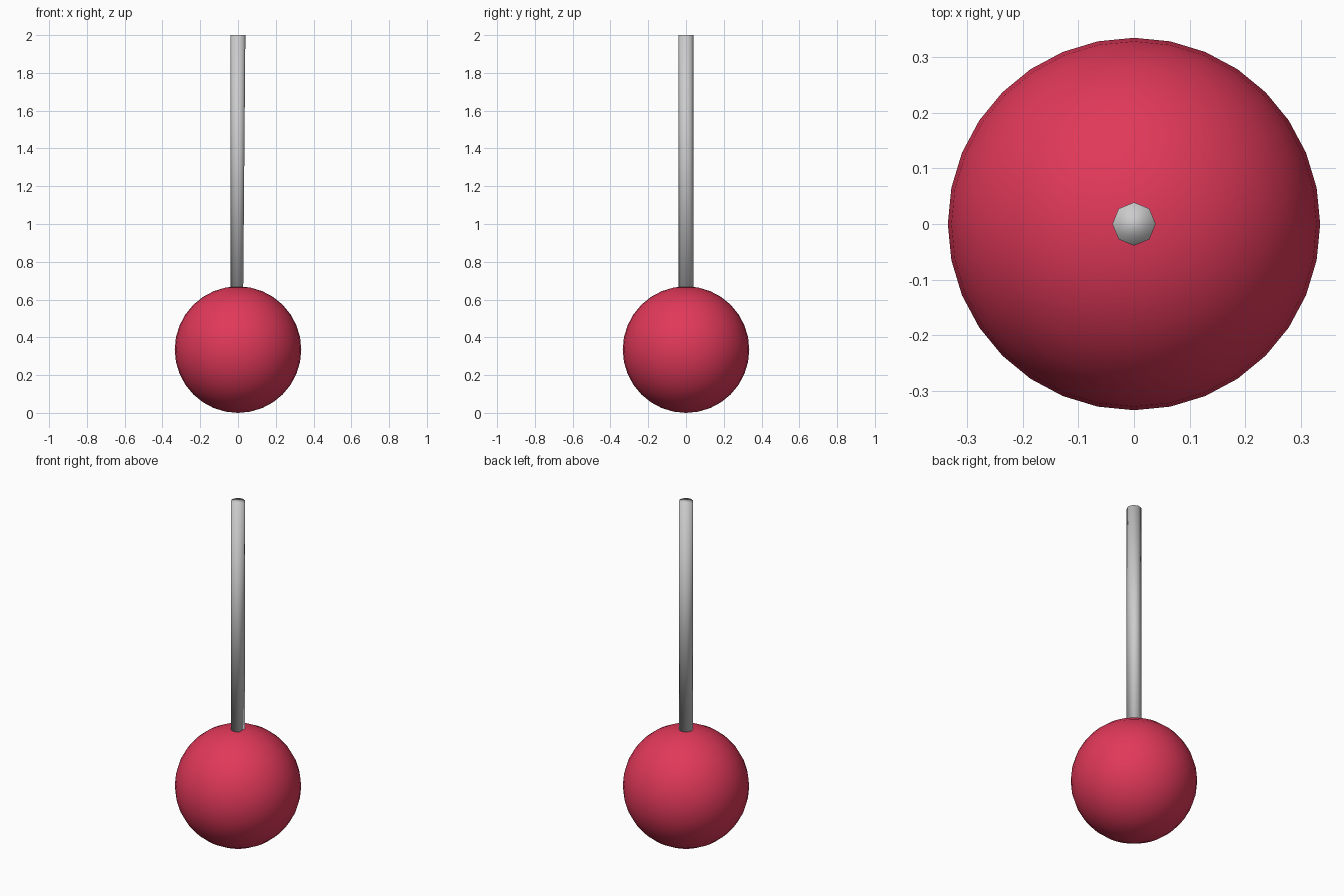
import bpy, bmesh
from math import pi, cos, sin

if "Cube" in bpy.data.objects:
    bpy.data.objects.remove(bpy.data.objects["Cube"])

# Ball
R = 0.335
bpy.ops.mesh.primitive_uv_sphere_add(segments=32, ring_count=16, radius=R, location=(0, 0, R))
ball = bpy.context.object
ball.name = "ball"
bpy.ops.object.shade_smooth()
mat = bpy.data.materials.new("crimson")
mat.diffuse_color = (0.75, 0.04, 0.10, 1)
mat.use_nodes = True
mat.node_tree.nodes["Principled BSDF"].inputs["Base Color"].default_value = mat.diffuse_color
ball.data.materials.append(mat)

# Eight-sided rod; its lower +x corner is chamfered away to one long triangle
r, low, high, n = 0.039, 0.66, 2.0, 8
bm = bmesh.new()


def ring(z):
    return [bm.verts.new((r * cos(2 * pi * i / n), r * sin(2 * pi * i / n), z)) for i in range(n)]


bottom, top = ring(low), ring(high)
for i in range(1, n - 1):
    bm.faces.new((bottom[i], bottom[i + 1], top[i + 1], top[i]))
bm.faces.new((bottom[1], top[1], top[0]))
bm.faces.new((bottom[-1], top[0], top[-1]))
bm.faces.new((bottom[-1], bottom[1], top[0]))
bm.verts.remove(bottom[0])
bm.faces.new(top)
bm.faces.new(bottom[:0:-1])
bmesh.ops.recalc_face_normals(bm, faces=bm.faces)
for f in bm.faces:
    f.smooth = True
mesh = bpy.data.meshes.new("rod")
bm.to_mesh(mesh)
bm.free()
bpy.context.collection.objects.link(bpy.data.objects.new("rod", mesh))
